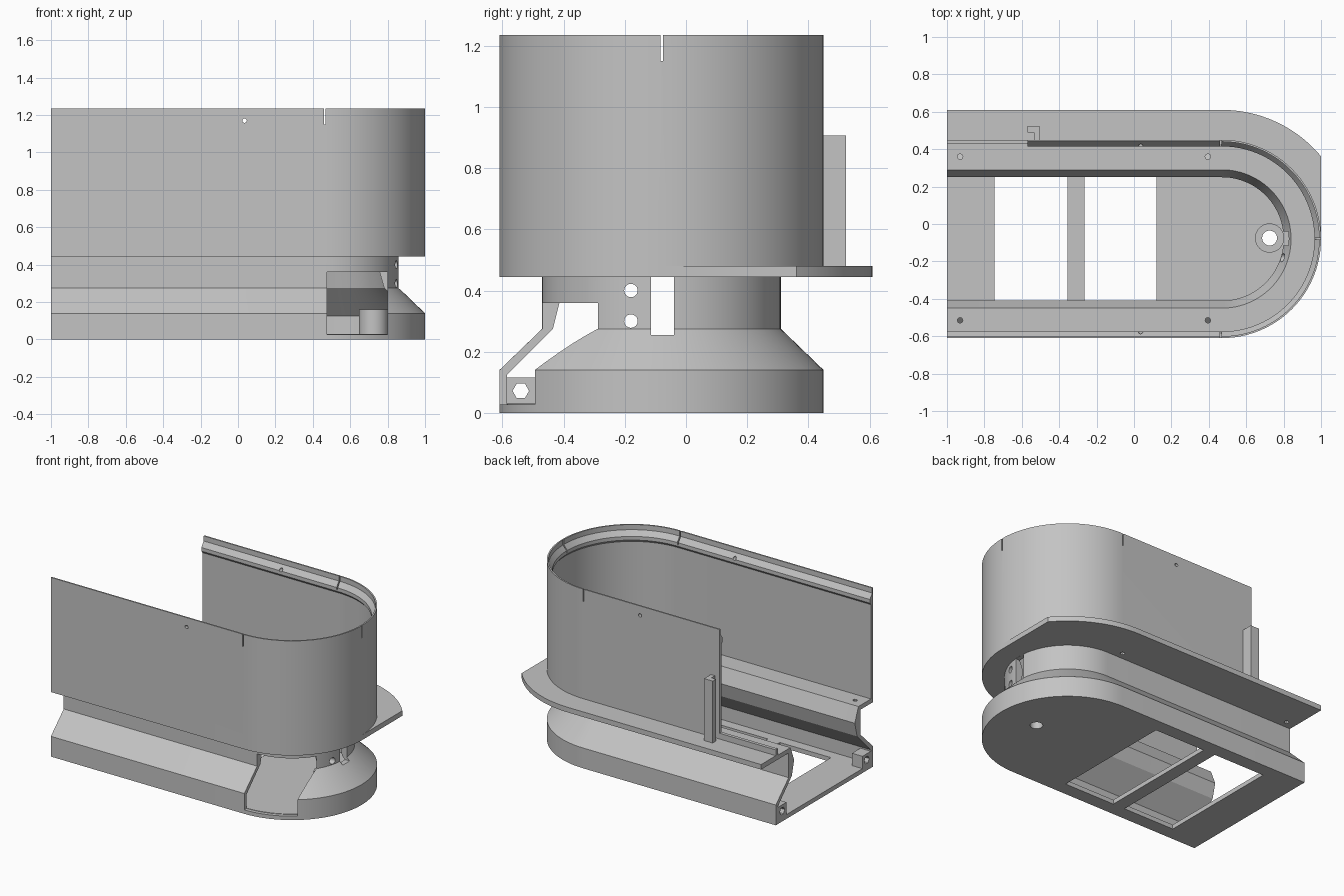
import bpy, bmesh, math
from mathutils import Matrix

if "Cube" in bpy.data.objects:
    bpy.data.objects.remove(bpy.data.objects["Cube"])

CX, CY, END = 0.47, -0.08, -1.0   # nose centre and open end
SEG = 48

grey = bpy.data.materials.new("plain grey")
grey.diffuse_color = (0.55, 0.55, 0.55, 1)
grey.use_nodes = True
grey.node_tree.nodes["Principled BSDF"].inputs["Base Color"].default_value = grey.diffuse_color


def finish(name, bm):
    bmesh.ops.recalc_face_normals(bm, faces=bm.faces)
    me = bpy.data.meshes.new(name)
    bm.to_mesh(me)
    bm.free()
    me.materials.append(grey)
    ob = bpy.data.objects.new(name, me)
    bpy.context.collection.objects.link(ob)
    return ob


def arc(r, a0, a1, n=SEG):
    return [(CX + r * math.cos(math.radians(a0 + (a1 - a0) * i / n)),
             CY + r * math.sin(math.radians(a0 + (a1 - a0) * i / n))) for i in range(n + 1)]


def u_path(r):
    return [(END, CY - r)] + arc(r, -90, 90) + [(END, CY + r)]


def prism(name, outline, z0, z1):
    bm = bmesh.new()
    f = bm.faces.new([bm.verts.new((x, y, z0)) for x, y in outline])
    top = bmesh.ops.extrude_face_region(bm, geom=[f])["geom"]
    bmesh.ops.translate(bm, vec=(0, 0, z1 - z0),
                        verts=[v for v in top if isinstance(v, bmesh.types.BMVert)])
    return finish(name, bm)


def box(name, x0, x1, y0, y1, z0, z1):
    return prism(name, [(x0, y0), (x1, y0), (x1, y1), (x0, y1)], z0, z1)


def rod(name, centre, r, length, axis="Z", n=24):
    bm = bmesh.new()
    rot = {"X": Matrix.Rotation(math.pi / 2, 4, "Y"),
           "Y": Matrix.Rotation(math.pi / 2, 4, "X"), "Z": Matrix()}[axis]
    bmesh.ops.create_cone(bm, cap_ends=True, segments=n, radius1=r, radius2=r,
                          depth=length, matrix=Matrix.Translation(centre) @ rot)
    return finish(name, bm)


def cut(ob, cutter):
    cutter.hide_render = True
    mod = ob.modifiers.new("cut", "BOOLEAN")
    mod.operation, mod.solver, mod.object = "DIFFERENCE", "EXACT", cutter
    bpy.context.view_layer.objects.active = ob
    bpy.ops.object.modifier_apply(modifier=mod.name)
    bpy.data.objects.remove(cutter)


# Wall section (distance from centre line, height) swept along the U path
section = [(.53, 0), (.53, .14), (.39, .275), (.39, .445), (.53, .445), (.53, 1.235),
           (.52, 1.235), (.52, 1.2), (.495, 1.165), (.495, 1.14), (.507, 1.125),
           (.507, .475), (.37, .475), (.33, .375), (.355, .275), (.505, .125), (.505, 0)]
bm = bmesh.new()
rails = [[bm.verts.new((x, y, z)) for x, y in u_path(r)] for r, z in section]
for a, b in zip(rails, rails[1:] + rails[:1]):
    for i in range(len(a) - 1):
        bm.faces.new((a[i], a[i + 1], b[i + 1], b[i]))
for k in (0, -1):
    bm.faces.new([rail[k] for rail in rails])
shell = finish("shell", bm)

# Shortened rear wall, side opening and nose slot
cut(shell, box("wall_cutter", -1.1, -.57, .40, .6, .52, 1.4))
cut(shell, box("opening_cutter", .475, .80, -.7, -.25, .027, .36))
cut(shell, box("nose_slot_cutter", .72, .95, -.115, -.04, .255, .444))
for z in (.30, .40):
    cut(shell, rod("nose_hole_cutter", (.82, -.18, z), .022, .3, "X"))

# Rim slits and small wall holes
for y in (CY - .52, CY + .52):
    cut(shell, box("slit_cutter", .461, .469, y - .06, y + .06, 1.15, 1.3))
    cut(shell, rod("pin_cutter", (.035, y, 1.17), .012, .2, "Y", 12))
cut(shell, box("slit_cutter", .9, 1.1, CY - .004, CY + .004, 1.15, 1.3))

# Screw holes in the ledge
for x in (-.93, .395):
    for y in (CY - .435, CY + .44):
        cut(shell, rod("screw_cutter", (x, y, .46), .015, .12, "Z", 8))

# Floor with two windows and a round drain
floor = prism("floor", u_path(.505), 0, .03)
for x0, x1 in ((-.745, -.355), (-.265, .12)):
    cut(floor, box("window_cutter", x0, x1, CY - .435, CY + .435, -.1, .1))
cut(floor, rod("drain_cutter", (.725, -.075, 0), .04, .3))

# Collar round the drain
collar = rod("drain_collar", (.725, -.075, .09), .078, .14, n=32)
cut(collar, rod("drain_cutter", (.725, -.075, .09), .04, .4))

# Corner blocks at the open end with hexagonal holes
for side in (-1, 1):
    y = CY + side * .46
    block = box("corner_block", END, END + .08, y - .046, y + .046, .028, .115)
    cut(block, rod("hex_cutter", (END + .04, y, .072), .027, .3, "X", 6))

# Side shelf, following a wider nose arc clipped at the front
limit = math.degrees(math.acos(.53 / .69))
shelf = prism("side_shelf", [(END, .435), (END, .61)] + arc(.69, 90, limit, 20)
              + [(1.0, CY)] + arc(.515, 0, 90), .445, .48)

# Angled post standing on the shelf
post = prism("post", [(-.535, .445), (-.505, .445), (-.505, .523), (-.57, .523),
                      (-.57, .488), (-.535, .488)], .475, .907)

for ob in (shell, collar, shelf, floor):
    bpy.ops.object.select_all(action="DESELECT")
    ob.select_set(True)
    bpy.context.view_layer.objects.active = ob
    bpy.ops.object.shade_smooth_by_angle(angle=math.radians(25))
